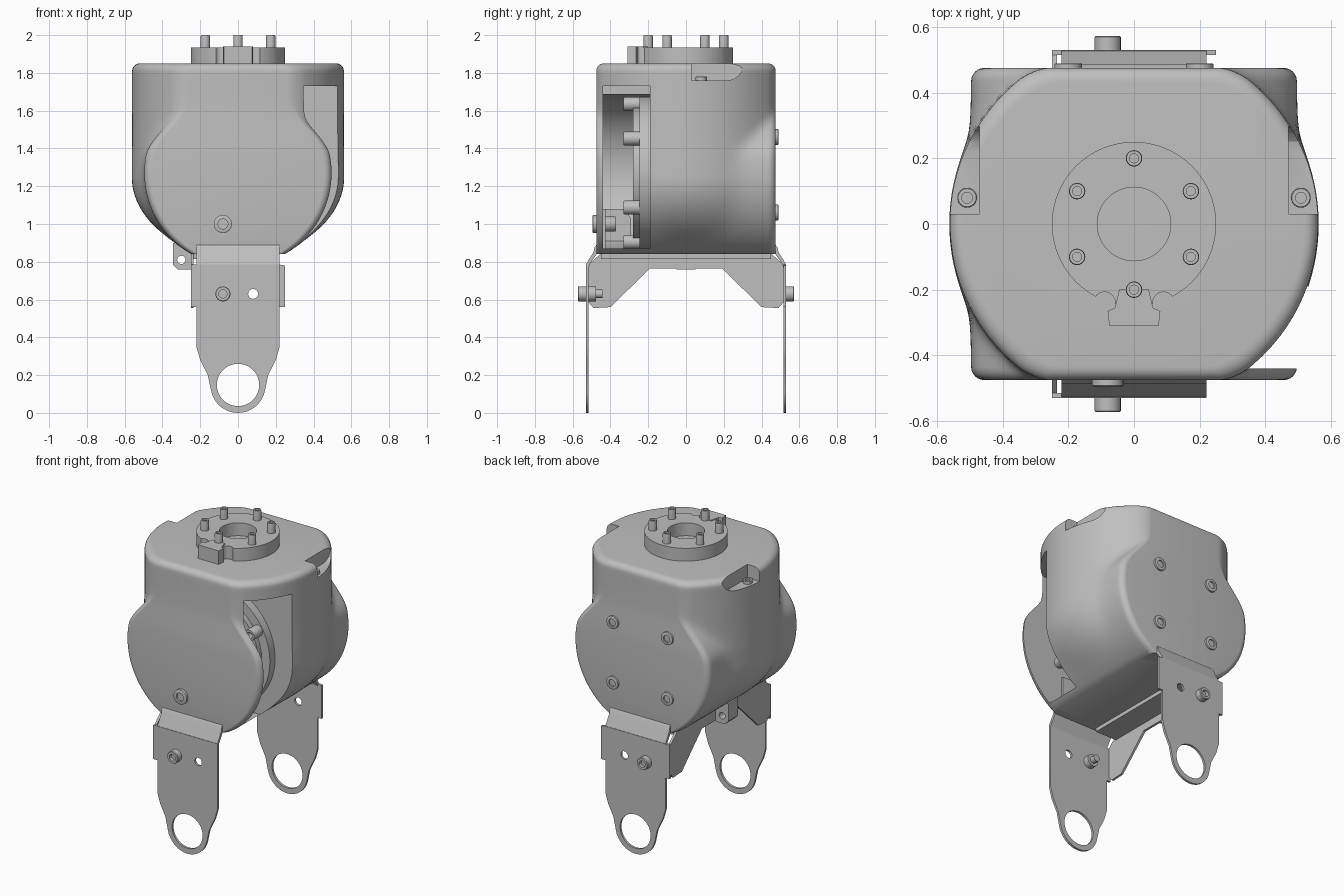
import bpy, bmesh
from math import sin, cos, pi, sqrt, radians
from mathutils import Vector

cube = bpy.data.objects.get("Cube")
if cube:
    bpy.data.objects.remove(cube)

GREY = (0.52, 0.52, 0.52, 1)
mat = bpy.data.materials.new("light_grey_metal")
mat.use_nodes = True
mat.diffuse_color = GREY
mat.node_tree.nodes["Principled BSDF"].inputs["Base Color"].default_value = GREY


def finish(name, bm):
    bmesh.ops.recalc_face_normals(bm, faces=bm.faces)
    mesh = bpy.data.meshes.new(name)
    bm.to_mesh(mesh)
    bm.free()
    mesh.materials.append(mat)
    ob = bpy.data.objects.new(name, mesh)
    bpy.context.collection.objects.link(ob)
    return ob


def activate(ob):
    bpy.ops.object.select_all(action='DESELECT')
    ob.select_set(True)
    bpy.context.view_layer.objects.active = ob


def smooth(ob):
    activate(ob)
    bpy.ops.object.shade_smooth_by_angle(angle=radians(32))
    return ob


def loft(name, loops):
    """Skin a list of equal closed loops and cap both ends."""
    bm = bmesh.new()
    rows = [[bm.verts.new(p) for p in loop] for loop in loops]
    n = len(rows[0])
    for a, b in zip(rows, rows[1:]):
        for i in range(n):
            j = (i + 1) % n
            bm.faces.new((a[i], a[j], b[j], b[i]))
    bm.faces.new(rows[0])
    bm.faces.new(rows[-1])
    return finish(name, bm)


def prism(name, profile, axis, lo, hi):
    place = {'X': lambda a, b, d: (d, a, b),
             'Y': lambda a, b, d: (a, d, b),
             'Z': lambda a, b, d: (a, b, d)}[axis]
    return loft(name, [[place(a, b, d) for a, b in profile] for d in (lo, hi)])


def box(name, x, y, z):
    return prism(name, [(x[0], y[0]), (x[1], y[0]), (x[1], y[1]), (x[0], y[1])], 'Z', *z)


def turned(name, rings, pos, direction, seg=24):
    """Turn (radius, height) rings about a direction."""
    rot = Vector(direction).to_track_quat('Z', 'Y')
    loops = [[Vector(pos) + rot @ Vector((r * cos(2 * pi * i / seg), r * sin(2 * pi * i / seg), h))
              for i in range(seg)] for r, h in rings]
    return smooth(loft(name, loops))


def rod(name, r, h, pos, direction, seg=24):
    return turned(name, [(r, 0), (r, h)], pos, direction, seg)


def screw(name, r, h, pos, direction):
    return turned(name, [(r, 0), (r, h * .9), (r * .92, h), (r * .55, h), (r * .55, h * .5)],
                  pos, direction)


def cut(ob, *cutters):
    for c in cutters:
        mod = ob.modifiers.new("cut", 'BOOLEAN')
        mod.operation, mod.solver, mod.object = 'DIFFERENCE', 'EXACT', c
        activate(ob)
        bpy.ops.object.modifier_apply(modifier=mod.name)
        bpy.data.objects.remove(c)
    return ob


# Housing: upright barrel blended into a round-faced drum
DEPTH, FIL, TOP, LOW = .475, .04, 1.85, .84


def face_width(z):
    t = min(max((z - 1.36) / .42, 0), 1)
    s = t * t * (3 - 2 * t)
    return sqrt(max(.495 ** 2 - (z - 1.27) ** 2, 0)) * (1 - s) + .275 * s


def half_width(y, z):
    barrel = sqrt(.56 ** 2 - y * y)
    if z < 1.25:
        barrel *= sqrt(1 - ((1.25 - z) / .42) ** 2)
    w = face_width(z)
    x = (barrel + w + sqrt((barrel - w) ** 2 + .025 ** 2)) / 2
    t = max((abs(y) - DEPTH + FIL) / FIL, 0)
    return x - FIL * (1 - sqrt(max(1 - t * t, 0)))


half = [(DEPTH - FIL) * i / 14 for i in range(15)]
half += [DEPTH - FIL + FIL * sin(pi / 2 * i / 6) for i in range(1, 7)]
ys = [-y for y in reversed(half[1:])] + half
zs = [LOW + (TOP - FIL - LOW) * i / 44 for i in range(45)]
zs += [TOP - FIL + FIL * sin(pi / 2 * i / 6) for i in range(1, 7)]
loops = []
for z in zs:
    t = max((z - TOP + FIL) / FIL, 0)
    d = FIL * (1 - sqrt(max(1 - t * t, 0)))
    side = [(half_width(y, z) - d, y * (1 - d / DEPTH), z) for y in ys]
    loops.append(side + [(-x, y, zz) for x, y, zz in reversed(side)])
housing = loft("housing", loops)

# Side opening with its round cavity, and two top corner pockets
cut(housing,
    box("opening_cutter", (0, .7), (-.44, -.19), (.87, 1.73)),
    rod("cavity_cutter", .41, .25, (0, -.44, 1.275), (0, 1, 0), 64))
for s in (-1, 1):
    arc = [(.22 + .08 * sin(a * pi / 8), 1.84 - .08 * cos(a * pi / 8)) for a in range(5)]
    pocket = [(.03, 1.9), (.03, 1.76)] + arc + [(.3, 1.9)]
    cut(housing, prism("pocket_cutter", pocket, 'X', *sorted((s * .47, s * .7))))
    screw("pocket_screw", .03, .02, (s * .508, .08, 1.76), (0, 0, 1))
smooth(housing)

# Drive disc inside the opening
rod("drive_ring", .405, .06, (0, -.245, 1.27), (0, 1, 0), 64)
rod("drive_disc", .345, .04, (0, -.28, 1.27), (0, 1, 0), 64)
for k in range(6):
    a = radians(30 + 60 * k)
    screw("drive_screw", .037, .085, (.365 * cos(a), -.245, 1.27 + .365 * sin(a)), (0, -1, 0))

# Mounting flange on top, with key tab and six screws
flange = rod("top_flange", .25, .085, (0, 0, TOP), (0, 0, 1), 64)
cut(flange, rod("bore_cutter", .112, .2, (0, 0, 1.8), (0, 0, 1), 48),
    *[rod("notch_cutter", .033, .2, (s * .09, -.24, 1.8), (0, 0, 1)) for s in (-1, 1)])
smooth(flange)
tab = [(.045, -.2), (.058, -.255), (.08, -.265), (.075, -.31)]
prism("key_tab", tab + [(-x, y) for x, y in reversed(tab)], 'Z', TOP, 1.94)
for k in range(6):
    a = radians(30 + 60 * k)
    screw("flange_screw", .025, .08, (.2 * cos(a), .2 * sin(a), 1.92), (0, 0, 1))

# Face screws
for x in (-.2, .2):
    for z in (1.06, 1.46):
        screw("back_screw", .042, .017, (x, .472, z), (0, 1, 0))
screw("front_screw", .048, .022, (-.08, -.472, 1), (0, -1, 0))
screw("front_screw_end", .04, .07, (-.08, -.44, 1), (0, 1, 0))


# Bracket arms, each with a ring end, a bent lip and a clamp screw
def arm(name, s, right_edge):
    ring = [(.145 * cos(radians(a)), .145 + .145 * sin(radians(a))) for a in range(190, 351, 10)]
    outline = [(-.25, .82), (-.25, .56), (-.22, .56), (-.22, .35), (-.2, .28), (-.16, .2)]
    outline += ring + [(.16, .2), (.2, .28), (.22, .35), (.22, .56), (right_edge, .56),
                       (right_edge, .78), (.22, .82)]
    outline = [(x, min(z, .785)) for x, z in outline]
    plate = prism(name, outline, 'Y', *sorted((s * .515, s * .53)))
    cut(plate, rod("ring_cutter", .112, .2, (0, s * .6, .148), (0, -s, 0), 48),
        rod("hole_cutter", .026, .2, (.08, s * .6, .63), (0, -s, 0)))
    smooth(plate)
    bend = [(.53, .77), (.525, .795), (.49, .85), (.485, .875), (.47, .895),
            (.465, .87), (.47, .845), (.51, .785), (.515, .77)]
    smooth(prism(name + "_lip", [(s * y, z) for y, z in bend], 'X', -.22, .22))
    screw(name + "_screw", .04, .045, (-.08, s * .528, .63), (0, s, 0))


arm("front_arm", -1, .22)
arm("back_arm", 1, .25)
rod("arm_nut", .04, .04, (-.08, -.517, .63), (0, 1, 0))
rod("arm_nut_end", .022, .075, (-.08, -.517, .63), (0, 1, 0))

# Web joining the arms, flange under the housing, inner clamp and side lug
web = [(.19, .765), (.4, .56), (.49, .555), (.52, .59), (.52, .78), (.45, .845)]
prism("bracket_web", web + [(-y, z) for y, z in reversed(web)], 'X', -.25, -.235)
box("bracket_flange", (-.25, -.08), (-.45, .45), (.815, .845))
box("inner_clamp", (-.2, .2), (-.44, -.425), (.86, 1.08))
ear = [(-.43, .86), (-.29, .86), (-.29, 1.03), (-.33, 1.08), (-.43, 1.08)]
prism("clamp_ear", ear, 'X', -.2, -.185)
lug = prism("side_lug", [(-.24, .76), (-.32, .76), (-.345, .785), (-.345, .9), (-.24, .9)],
            'Y', -.05, .05)
cut(lug, rod("lug_cutter", .022, .3, (-.3, -.15, .81), (0, 1, 0)))
